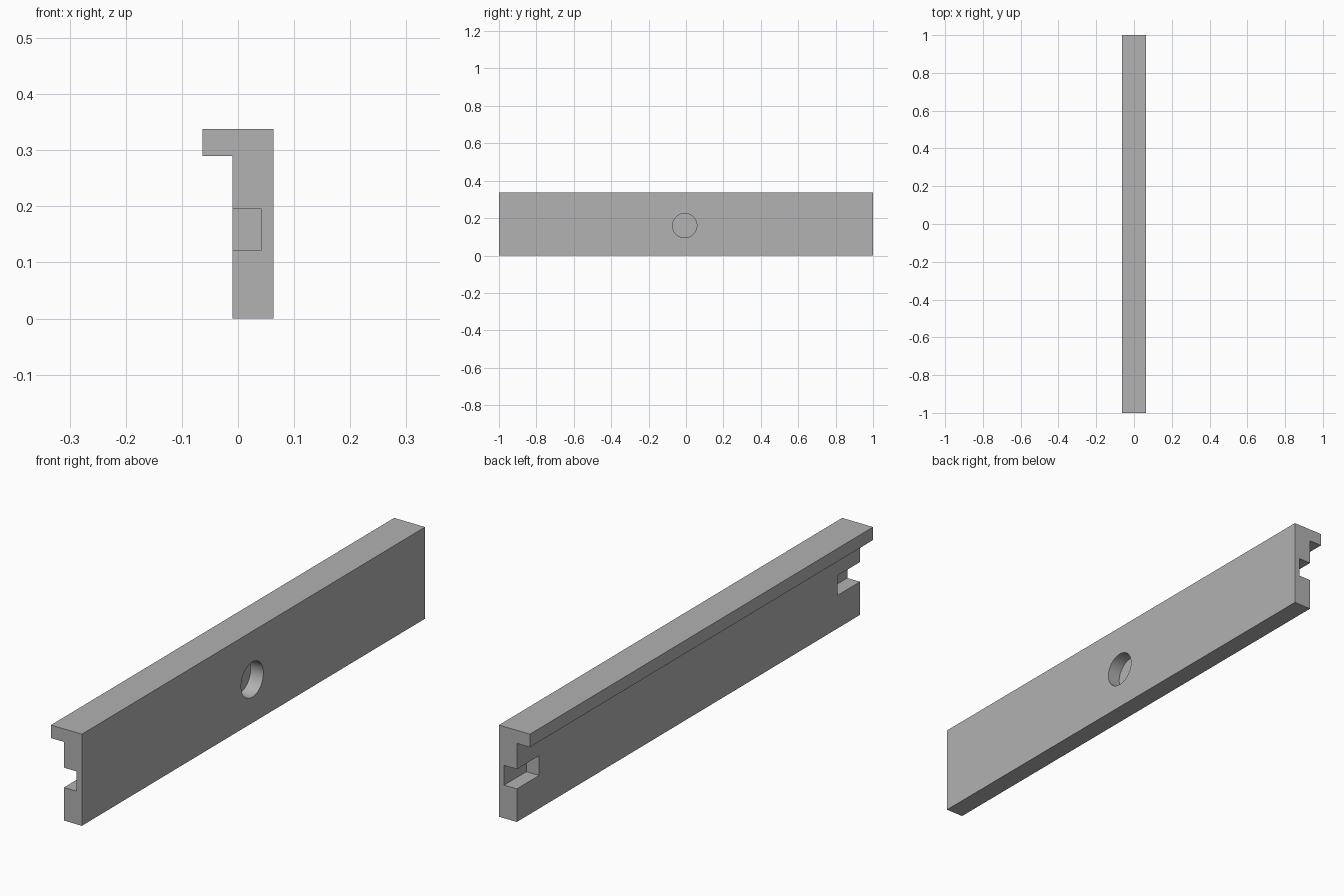
import bpy
import bmesh
from mathutils import Matrix, Vector

cube = bpy.data.objects.get("Cube")
if cube:
    bpy.data.objects.remove(cube, do_unlink=True)

grey = bpy.data.materials.new("plain_grey")
grey.use_nodes = True
colour = (0.445, 0.445, 0.445, 1)
grey.diffuse_color = colour
grey.node_tree.nodes["Principled BSDF"].inputs["Base Color"].default_value = colour

HALF_X, STEP_X, HEIGHT, LIP_Z = 0.063, -0.01, 0.338, 0.29
SLOT_LENGTH, SLOT_LOW, SLOT_HIGH, POCKET_DEPTH = 0.13, 0.122, 0.195, 0.052


def add_object(name, bm):
    bmesh.ops.recalc_face_normals(bm, faces=bm.faces)
    mesh = bpy.data.meshes.new(name)
    bm.to_mesh(mesh)
    bm.free()
    mesh.materials.append(grey)
    obj = bpy.data.objects.new(name, mesh)
    bpy.context.collection.objects.link(obj)
    return obj


def box(name, low, high):
    low, high = Vector(low), Vector(high)
    bm = bmesh.new()
    size = Matrix.Diagonal((*(high - low), 1))
    bmesh.ops.create_cube(bm, size=1, matrix=Matrix.Translation((low + high) / 2) @ size)
    return add_object(name, bm)


# Rail: lipped profile extruded along its length
profile = [(STEP_X, 0), (HALF_X, 0), (HALF_X, HEIGHT),
           (-HALF_X, HEIGHT), (-HALF_X, LIP_Z), (STEP_X, LIP_Z)]
bm = bmesh.new()
end = bm.faces.new([bm.verts.new((x, -1, z)) for x, z in profile])
grown = bmesh.ops.extrude_face_region(bm, geom=[end])["geom"]
bmesh.ops.translate(bm, vec=(0, 2, 0),
                    verts=[v for v in grown if isinstance(v, bmesh.types.BMVert)])
rail = add_object("lipped_rail", bm)

# End slots, open to the lipped side and to each end
cutters = []
for side, name in ((-1, "front_slot_cutter"), (1, "back_slot_cutter")):
    ys = sorted((side * (1 - SLOT_LENGTH), side * 1.1))
    cutters.append(box(name, (-0.1, ys[0], SLOT_LOW),
                       (STEP_X + POCKET_DEPTH, ys[1], SLOT_HIGH)))

# Blind round hole in the flat side
bm = bmesh.new()
place = Matrix.Translation((HALF_X, -0.007, 0.16)) @ Matrix.Rotation(1.570796, 4, "Y")
bmesh.ops.create_cone(bm, cap_ends=True, segments=64, radius1=0.065, radius2=0.065,
                      depth=2 * POCKET_DEPTH, matrix=place)
cutters.append(add_object("round_hole_cutter", bm))

# Apply the cuts, then remove the cutters
for cutter in cutters:
    cut = rail.modifiers.new(cutter.name, "BOOLEAN")
    cut.operation = "DIFFERENCE"
    cut.solver = "EXACT"
    cut.object = cutter
    cutter.hide_render = True
bpy.context.view_layer.objects.active = rail
rail.select_set(True)
for cutter in cutters:
    bpy.ops.object.modifier_apply(modifier=cutter.name)
    bpy.data.objects.remove(cutter, do_unlink=True)

bpy.ops.object.shade_smooth_by_angle(angle=0.5)
